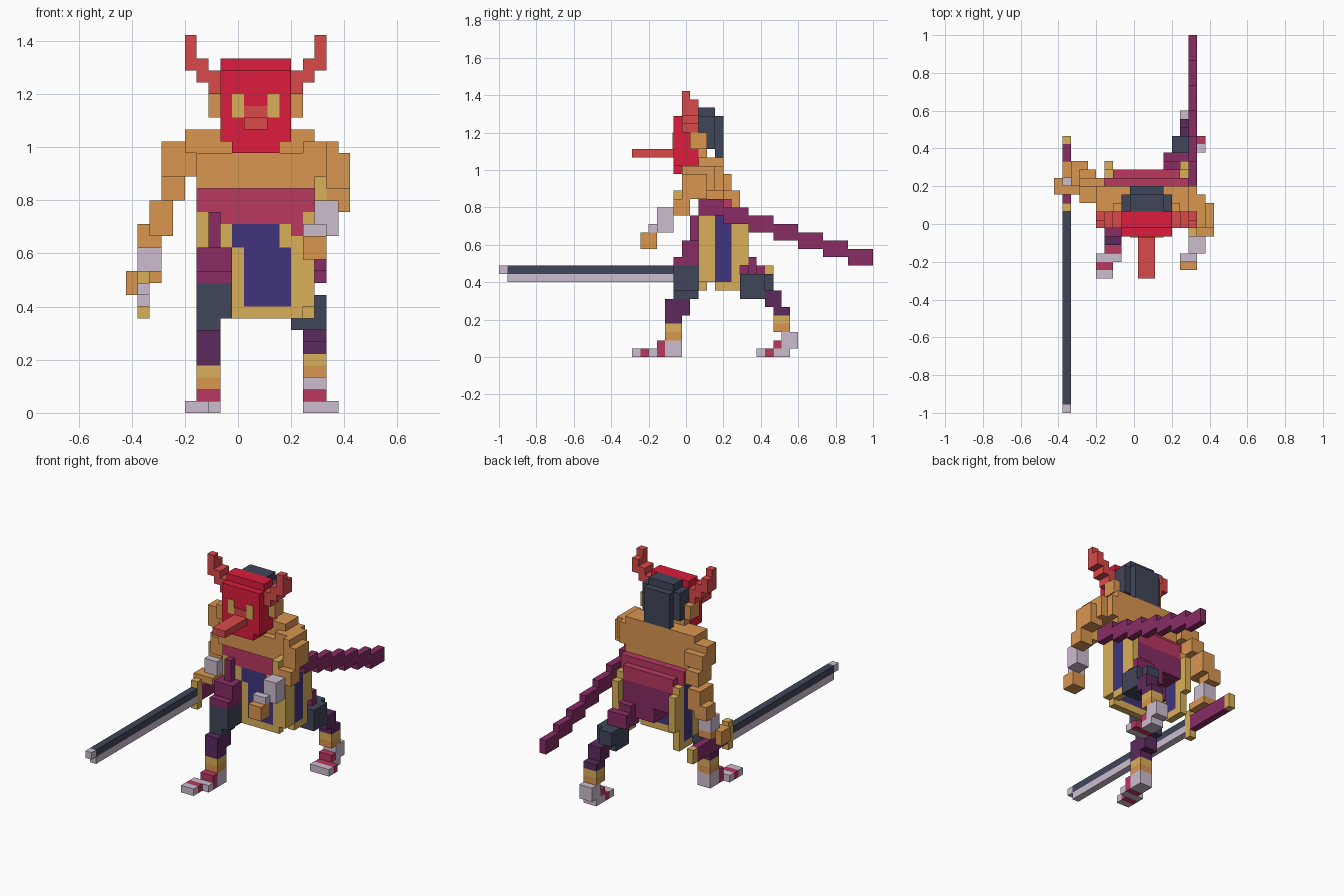
import bpy
import bmesh

default_cube = bpy.data.objects.get("Cube")
if default_cube:
    bpy.data.objects.remove(default_cube, do_unlink=True)

UNIT = 2 / 45      # edge of one block
HEAD_MIDDLE = 11   # block column of the head's mirror plane


def linear(channel):
    c = channel / 255
    return c / 12.92 if c <= 0.04045 else ((c + 0.055) / 1.055) ** 2.4


PALETTE = {
    "mask_red": "DC1C3C", "horn_red": "DA4A4A", "skin": "DA9650",
    "gold": "DAB058", "slate": "40465A", "plum": "5C2A5C",
    "wine": "882C64", "crimson": "BA3860", "indigo": "40347C",
    "silver": "CDBECF",
}
materials = {}
for name, code in PALETTE.items():
    colour = [linear(channel) for channel in bytes.fromhex(code)] + [1]
    mat = bpy.data.materials.new(name)
    mat.use_nodes = True
    mat.diffuse_color = colour
    mat.node_tree.nodes["Principled BSDF"].inputs["Base Color"].default_value = colour
    materials[name] = mat


class Part:
    """One object made of blocks, measured on the block grid."""

    def __init__(self, name):
        self.mesh = bpy.data.meshes.new(name)
        self.object = bpy.data.objects.new(name, self.mesh)
        bpy.context.collection.objects.link(self.object)
        self.bm = bmesh.new()
        self.slots = []

    def box(self, colour, x, y, z):
        if colour not in self.slots:
            self.slots.append(colour)
            self.mesh.materials.append(materials[colour])
        made = bmesh.ops.create_cube(self.bm, size=1)["verts"]
        for vert in made:
            low_high = [span[0] if value < 0 else span[1]
                        for span, value in zip((x, y, z), vert.co)]
            vert.co = ((low_high[0] - 9.5) * UNIT,
                       (low_high[1] - 22.5) * UNIT,
                       low_high[2] * UNIT)
        for face in {f for vert in made for f in vert.link_faces}:
            face.material_index = self.slots.index(colour)

    def pair(self, colour, x, y, z):
        self.box(colour, x, y, z)
        self.box(colour, (2 * HEAD_MIDDLE - x[1], 2 * HEAD_MIDDLE - x[0]), y, z)

    def finish(self):
        self.bm.to_mesh(self.mesh)
        self.bm.free()


# Mask with long nose, eyes and horns
mask = Part("mask")
mask.box("mask_red", x=(9, 13), y=(21, 24), z=(22, 23))
mask.box("mask_red", x=(8, 14), y=(21, 22), z=(23, 29))
mask.box("mask_red", x=(8, 14), y=(22, 24), z=(23, 30))
mask.pair("gold", x=(9, 10), y=(20.9, 21), z=(25, 27))
mask.box("horn_red", x=(10, 12), y=(20.9, 21), z=(25, 26))
mask.box("horn_red", x=(10, 12), y=(16, 21), z=(24, 25))
mask.finish()

horns = Part("horns")
horns.pair("horn_red", x=(7, 8), y=(22, 24), z=(27, 29))
horns.pair("horn_red", x=(6, 7), y=(22, 24), z=(28, 30))
horns.pair("horn_red", x=(5, 6), y=(22, 24), z=(29, 31))
horns.pair("horn_red", x=(5, 6), y=(22, 23), z=(31, 32))
horns.finish()

# Head behind the mask
head = Part("head")
head.box("skin", x=(8, 14), y=(24, 25), z=(22, 25))
head.pair("skin", x=(7, 8), y=(23, 25), z=(25, 27))
head.pair("slate", x=(8, 9), y=(24, 26), z=(25, 29))
head.box("slate", x=(9, 13), y=(24, 26), z=(25, 30))
head.box("slate", x=(9, 13), y=(26, 27), z=(24, 29))
head.finish()

# Bare torso and the wide sash
torso = Part("torso")
torso.box("skin", x=(6, 16), y=(23, 27), z=(19, 22))
torso.box("skin", x=(5, 16), y=(24, 27), z=(22, 24))
torso.finish()

sash = Part("sash")
sash.box("crimson", x=(6, 16), y=(24, 28), z=(17, 19))
sash.box("crimson", x=(7, 15), y=(24, 29), z=(16, 18))
sash.box("crimson", x=(14, 15), y=(24, 25), z=(15, 16))
sash.finish()

# Skirt panels: front, then one on each side
skirt_front = Part("skirt_front")
skirt_front.box("indigo", x=(9, 13), y=(24, 25), z=(14, 16))
skirt_front.box("indigo", x=(10, 14), y=(24, 25), z=(9, 14))
skirt_front.box("gold", x=(8, 9), y=(24, 25), z=(14, 16))
skirt_front.box("gold", x=(13, 14), y=(24, 25), z=(14, 16))
skirt_front.box("gold", x=(9, 10), y=(24, 25), z=(8, 14))
skirt_front.box("gold", x=(10, 15), y=(24, 25), z=(8, 9))
skirt_front.box("gold", x=(14, 15), y=(24, 25), z=(9, 15))
skirt_front.finish()

for side, left in (("right", 6), ("left", 15)):
    across = (left, left + 1)
    panel = Part("skirt_" + side)
    panel.box("gold", x=across, y=(24, 26), z=(9, 17))
    panel.box("indigo", x=across, y=(26, 28), z=(9, 17))
    panel.box("gold", x=across, y=(26, 28), z=(8, 9))
    panel.box("gold", x=across, y=(28, 29), z=(8, 17))
    panel.box("gold", x=across, y=(29, 30), z=(11, 16))
    panel.finish()

# Trousers and legs
hips = Part("hips")
hips.box("wine", x=(7, 15), y=(25, 29), z=(13, 16))
hips.box("wine", x=(10, 15), y=(26, 29), z=(11, 13))
hips.finish()

right_leg = Part("right_leg")
right_leg.box("wine", x=(7, 8), y=(23, 24), z=(14, 17))
right_leg.box("wine", x=(6, 9), y=(22, 24), z=(12, 14))
right_leg.box("wine", x=(7, 9), y=(24, 26), z=(11, 14))
right_leg.box("wine", x=(6, 9), y=(21, 24), z=(11, 12))
right_leg.box("slate", x=(6, 9), y=(21, 24), z=(8, 11))
right_leg.box("slate", x=(6, 8), y=(21, 24), z=(7, 8))
right_leg.box("plum", x=(6, 8), y=(20, 23), z=(5, 7))
right_leg.box("plum", x=(6, 8), y=(20, 22), z=(4, 5))
right_leg.box("gold", x=(6, 8), y=(20, 22), z=(3, 4))
right_leg.box("skin", x=(6, 8), y=(20, 22), z=(2, 3))
right_leg.finish()

right_foot = Part("right_foot")
right_foot.box("silver", x=(6, 8), y=(20, 22), z=(0, 2))
right_foot.box("crimson", x=(6, 8), y=(19, 20), z=(0, 2))
right_foot.box("silver", x=(5, 8), y=(18, 19), z=(0, 1))
right_foot.box("crimson", x=(5, 7), y=(17, 18), z=(0, 1))
right_foot.box("silver", x=(5, 7), y=(16, 17), z=(0, 1))
right_foot.finish()

left_leg = Part("left_leg")
left_leg.box("wine", x=(13, 15), y=(28, 30), z=(10, 13))
left_leg.box("wine", x=(13, 16), y=(30, 31), z=(10, 12))
left_leg.box("slate", x=(14, 17), y=(29, 32), z=(7, 10))
left_leg.box("slate", x=(14, 16), y=(31, 33), z=(8, 10))
left_leg.box("plum", x=(15, 17), y=(32, 34), z=(6, 8))
left_leg.box("plum", x=(15, 17), y=(33, 35), z=(5, 6))
left_leg.box("gold", x=(15, 17), y=(33, 35), z=(4, 5))
left_leg.box("skin", x=(15, 17), y=(33, 35), z=(3, 4))
left_leg.finish()

left_foot = Part("left_foot")
left_foot.box("silver", x=(15, 17), y=(34, 36), z=(1, 3))
left_foot.box("silver", x=(15, 17), y=(33, 35), z=(0, 1))
left_foot.box("crimson", x=(15, 17), y=(33, 34), z=(1, 2))
left_foot.box("crimson", x=(15, 18), y=(32, 33), z=(0, 1))
left_foot.box("silver", x=(15, 18), y=(31, 32), z=(0, 1))
left_foot.finish()

# Arms with wrapped wrists
right_arm = Part("right_arm")
right_arm.box("skin", x=(3, 6), y=(25, 27), z=(21, 23))
right_arm.box("skin", x=(3, 6), y=(25, 28), z=(20, 22))
right_arm.box("skin", x=(3, 5), y=(26, 29), z=(18, 20))
right_arm.box("skin", x=(2, 4), y=(27, 30), z=(15, 18))
right_arm.box("skin", x=(1, 3), y=(28, 30), z=(14, 16))
right_arm.box("silver", x=(1, 3), y=(27, 29), z=(12, 14))
right_arm.box("skin", x=(0, 1), y=(26, 28), z=(10, 12))
right_arm.box("skin", x=(1, 3), y=(26, 29), z=(11, 12))
right_arm.finish()

left_arm = Part("left_arm")
left_arm.box("skin", x=(15, 17), y=(23, 27), z=(20, 23))
left_arm.box("skin", x=(17, 18), y=(22, 26), z=(20, 23))
left_arm.box("skin", x=(17, 19), y=(22, 25), z=(19, 22))
left_arm.box("skin", x=(17, 19), y=(21, 23), z=(17, 19))
left_arm.box("gold", x=(16, 17), y=(21, 23), z=(18, 20))
left_arm.box("silver", x=(16, 18), y=(19, 21), z=(15, 18))
left_arm.box("silver", x=(15, 17), y=(18, 19), z=(15, 16))
left_arm.box("skin", x=(15, 17), y=(17, 19), z=(13, 15))
left_arm.finish()

# Sword held forward, and its scabbard stepping down behind
sword = Part("sword")
hilt = (1, 2)
sword.box("slate", x=hilt, y=(1, 24), z=(10, 11))
sword.box("silver", x=hilt, y=(1, 24), z=(9, 10))
sword.box("silver", x=hilt, y=(0, 1), z=(10, 11))
sword.box("gold", x=hilt, y=(24, 25), z=(8, 12))
sword.box("wine", x=hilt, y=(25, 32), z=(9, 11))
sword.box("gold", x=hilt, y=(32, 33), z=(9, 11))
sword.finish()

scabbard = Part("scabbard")
for step in range(7):
    start = 24 + 3 * step
    scabbard.box("wine", x=(16, 17), y=(start, start + 3), z=(17 - step, 19 - step))
scabbard.finish()
